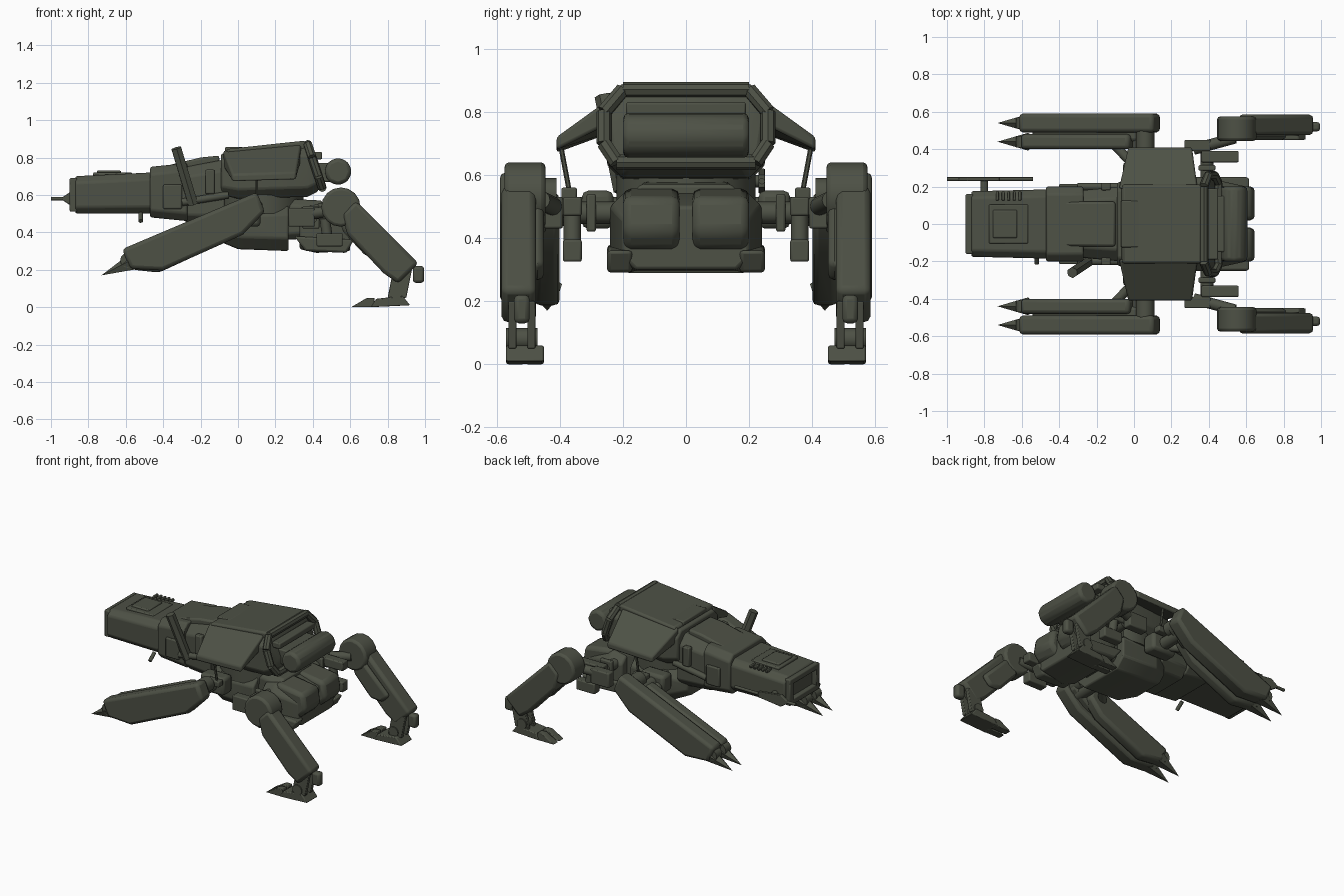
import bpy, bmesh, math
from mathutils import Vector

if "Cube" in bpy.data.objects:
    bpy.data.objects.remove(bpy.data.objects["Cube"])

COLOUR = (.075, .082, .06, 1)
olive = bpy.data.materials.new("dark olive")
olive.use_nodes = True
olive.diffuse_color = COLOUR
olive.node_tree.nodes["Principled BSDF"].inputs["Base Color"].default_value = COLOUR


def finish(name, bm, bevel):
    bmesh.ops.recalc_face_normals(bm, faces=bm.faces)
    mesh = bpy.data.meshes.new(name)
    bm.to_mesh(mesh)
    bm.free()
    mesh.materials.append(olive)
    ob = bpy.data.objects.new(name, mesh)
    bpy.context.collection.objects.link(ob)
    if bevel:
        modifier = ob.modifiers.new("soft edges", "BEVEL")
        modifier.width, modifier.segments = bevel, 2
        modifier.limit_method = "ANGLE"
    bpy.ops.object.select_all(action="DESELECT")
    ob.select_set(True)
    bpy.context.view_layer.objects.active = ob
    bpy.ops.object.shade_smooth_by_angle(angle=math.radians(32))
    return ob


def pair(ob):
    """Repeat a part on the opposite flank."""
    modifier = ob.modifiers.new("opposite flank", "MIRROR")
    modifier.use_axis = (False, True, False)
    return ob


def bridge(name, rings, bevel=.01):
    """Skin a row of matching rings and cap both ends."""
    bm = bmesh.new()
    rows = [[bm.verts.new(point) for point in ring] for ring in rings]
    for near, far in zip(rows, rows[1:]):
        for i in range(len(near)):
            bm.faces.new((near[i - 1], near[i], far[i], far[i - 1]))
    bm.faces.new(rows[0])
    bm.faces.new(rows[-1])
    return finish(name, bm, bevel)


def prism(name, outline, y, width, bevel=.012):
    """Side outline in x and z, given a width around y."""
    return bridge(name, [[(px, side, pz) for px, pz in outline]
                         for side in (y - width / 2, y + width / 2)], bevel)


def box(name, centre, size, bevel=.007):
    x, y, z = centre
    length, width, height = (value / 2 for value in size)
    outline = [(x - length, z - height), (x + length, z - height),
               (x + length, z + height), (x - length, z + height)]
    return prism(name, outline, y, width * 2, bevel)


def hull(name, *sections, corner=.2):
    """Chamfered body along x; a section is x, half width, bottom, top."""
    rings = []
    for x, half, low, high in sections:
        cut = half * corner
        right = [(x, half - cut, low), (x, half, low + cut),
                 (x, half, high - cut), (x, half - cut, high)]
        rings.append(right + [(x, -y, z) for x, y, z in reversed(right)])
    return bridge(name, rings)


def limb(name, start, end, y, width, depth, blunt=.6):
    """Armour shell under a straight top edge, deepest along its belly."""
    start, end = Vector(start), Vector(end)
    run = end - start
    down = Vector((-abs(run.y), -abs(run.x))).normalized() * depth
    if run.x < 0:
        down.x = -down.x
    belly = [start + run * t + down * share
             for t, share in ((0, .6), (.2, .95), (.8, 1), (1, blunt))]
    return prism(name, [end, start] + belly, y, width, .02)


def rod(name, start, end, radius, tip=None, sides=12, bevel=0):
    start, end = Vector(start), Vector(end)
    bm = bmesh.new()
    bmesh.ops.create_cone(bm, cap_ends=True, segments=sides, radius1=radius,
                          radius2=radius if tip is None else tip,
                          depth=(end - start).length)
    turn = (end - start).to_track_quat("Z", "Y").to_matrix()
    for vert in bm.verts:
        vert.co = turn @ vert.co + (start + end) / 2
    return finish(name, bm, bevel)


def axle(name, centre, width, radius, **options):
    """Cylinder lying across the model."""
    reach = Vector((0, width / 2, 0))
    return rod(name, Vector(centre) - reach, Vector(centre) + reach, radius, **options)


# Head: long box with a hollow muzzle, roof hatch and vents
hull("head", (-.87, .175, .5, .7), (-.46, .185, .5, .72))
for name, z in (("muzzle_lower_lip", .53), ("muzzle_upper_lip", .67)):
    box(name, (-.88, 0, z), (.04, .32, .04))
pair(box("muzzle_cheek", (-.88, .14, .6), (.04, .04, .14)))
box("roof_hatch", (-.67, 0, .71), (.21, .21, .02))
box("roof_hatch_lid", (-.69, 0, .72), (.13, .15, .02))
for i in range(5):
    box("roof_vent", (i * .03 - .73, .15, .71), (.015, .05, .02), .004)

# Neck: stepped collar between head and turret
hull("neck_collar", (-.47, .2, .48, .75), (-.27, .2, .46, .77))
hull("neck_base", (-.28, .18, .44, .75), (-.07, .2, .43, .79), corner=.3)
prism("neck_crest", [(-.45, .74), (-.1, .74), (-.1, .81), (-.2, .8)], 0, .24)
pair(box("neck_panel", (-.35, .2, .59), (.1, .03, .13)))
pair(box("neck_clamp", (-.15, .2, .67), (.05, .04, .13)))
pair(rod("neck_piston", (-.3, .2, .56), (-.05, .2, .6), .02))
rod("chin_hook", (-.52, -.16, .5), (-.52, -.21, .46), .012)

# Blade on one flank, slim gun on the other
rod("side_blade", (-.24, -.2, .55), (-.33, -.26, .85), .03, sides=6)
rod("gun_barrel", (-1, .24, .58), (-.54, .24, .58), .01)
prism("gun_shroud", [(-.95, .58), (-.89, .54), (-.72, .56), (-.72, .6), (-.89, .62)],
      .24, .02, .003)
axle("gun_mount", (-.8, .21, .58), .08, .02)

# Turret core, sloping roof and swept side armour on thin stays
hull("turret_core", (-.09, .22, .6, .82), (0, .25, .58, .84), (.37, .25, .59, .86),
     (.43, .23, .62, .72))
prism("turret_roof", [(-.08, .78), (.36, .82), (.36, .89), (.26, .88), (-.06, .845)], 0, .42)
box("roof_step", (-.02, 0, .84), (.1, .25, .03))
wing = [[(x, y, z) for x, z in ((middle - half, front - deep), (middle + half, back - deep),
                                (middle + half, back), (middle - half, front))]
        for middle, half, y, front, back, deep in ((.13, .21, .19, .84, .88, .09),
                                                   (.14, .17, .41, .71, .72, .04))]
pair(bridge("turret_wing", wing))
pair(rod("wing_stay", (.1, .4, .71), (.1, .37, .55), .008, sides=6))
pair(box("stay_foot", (.08, .37, .54), (.1, .05, .04)))

# Rear roll frame around the drum
half_loop = [(.2, .87), (.26, .8), (.26, .7), (.22, .64)]
loop = half_loop + [(-y, z) for y, z in reversed(half_loop)]
corners = [(.45 - (z - .64) / 3, y, z) for y, z in loop]
for i, corner in enumerate(corners):
    rod("rear_frame_bar", corners[i - 1], corner, .024, sides=8)
axle("rear_drum", (.535, 0, .725), .4, .075, sides=8, bevel=.02)
box("drum_bracket", (.45, 0, .72), (.14, .3, .1))
box("drum_top_rail", (.42, 0, .81), (.06, .38, .04))

# Belly, turntable and pelvis
rod("turntable", (.13, 0, .5), (.13, 0, .62), .22, sides=24)
hull("belly", (-.12, .15, .36, .5), (0, .22, .31, .55), (.27, .22, .3, .56), corner=.3)
hull("waist", (.25, .16, .36, .58), (.45, .18, .37, .57))
hull("pelvis", (.33, .22, .31, .53), (.42, .24, .29, .55), (.6, .2, .3, .5))
pair(prism("rump_block", [(.42, .35), (.6, .36), (.65, .42), (.63, .53), (.42, .56)],
           .11, .18, .025))
pair(prism("pelvis_skid", [(.3, .38), (.36, .3), (.58, .29), (.62, .36)], .21, .08))

# Arm: shoulder joint, paired forearm shells and claws
shoulder = Vector((.03, .28, .49))
outer_y, inner_y = .54, .44
pair(box("shoulder_block", shoulder, (.18, .1, .12), .02))
pair(axle("shoulder_axle", shoulder, .5, .04))
pair(rod("shoulder_piston", shoulder, (-.12, inner_y, .45), .025))
pair(axle("elbow_drum", (.06, inner_y + .02, .54), .1, .05))
pair(limb("arm_outer_shell", (.1, .615), (-.62, .31), outer_y, .1, .19))
pair(limb("arm_inner_shell", (-.03, .55), (-.61, .3), inner_y, .08, .18))
pair(limb("arm_core", (.08, .56), (-.55, .28), .49, .1, .1))
for name, y in (("outer", outer_y), ("inner", inner_y)):
    pair(axle(name + "_claw_knuckle", (-.59, y, .25), .06, .04))
    pair(rod(name + "_claw", (-.56, y, .24), (-.73, y, .17), .05, tip=0, sides=5))

# Hip linkage
hip = Vector((.46, .36, .5))
pair(axle("hip_axle", (.39, .28, .48), .2, .035))
pair(box("hip_clamp", (.39, .3, .48), (.09, .03, .12)))
pair(box("hip_block", (.34, .42, .48), (.14, .06, .1)))
pair(box("hip_beam", hip, (.2, .06, .06)))
pair(box("hip_hanger", (.49, hip.y, .36), (.14, .06, .07)))
pair(rod("hip_strut", (.48, hip.y, .36), hip, .028))
pair(rod("hip_link", (.32, .4, .49), (.54, .46, .52), .03))

# Leg: rounded knee cap, long shin armour, ankle and clawed foot
leg_y = .52
pair(axle("knee_cap", (.55, leg_y - .01, .535), .13, .105, sides=16, bevel=.015))
pair(limb("leg_shell", (.63, .57), (.965, .235), leg_y + .01, .11, .17, blunt=.9))
pair(limb("leg_inner_plate", (.6, .54), (.82, .32), leg_y - .05, .04, .13))
pair(box("heel_block", (.965, leg_y, .175), (.06, .05, .09), .015))
pair(axle("ankle_drum", (.845, leg_y, .08), .1, .035))
for name, y in (("outer", leg_y + .03), ("inner", leg_y - .03)):
    pair(prism(name + "_ankle_strut", [(.8, .05), (.9, .05), (.93, .2), (.83, .2)],
               y, .025, .004))
    pair(prism(name + "_toe", [(.605, 0), (.73, 0), (.73, .05), (.69, .05)],
               y - .01, .05, .004))
pair(prism("foot_pad", [(.71, 0), (.92, .01), (.88, .06), (.74, .045)],
           leg_y - .01, .12, .006))
